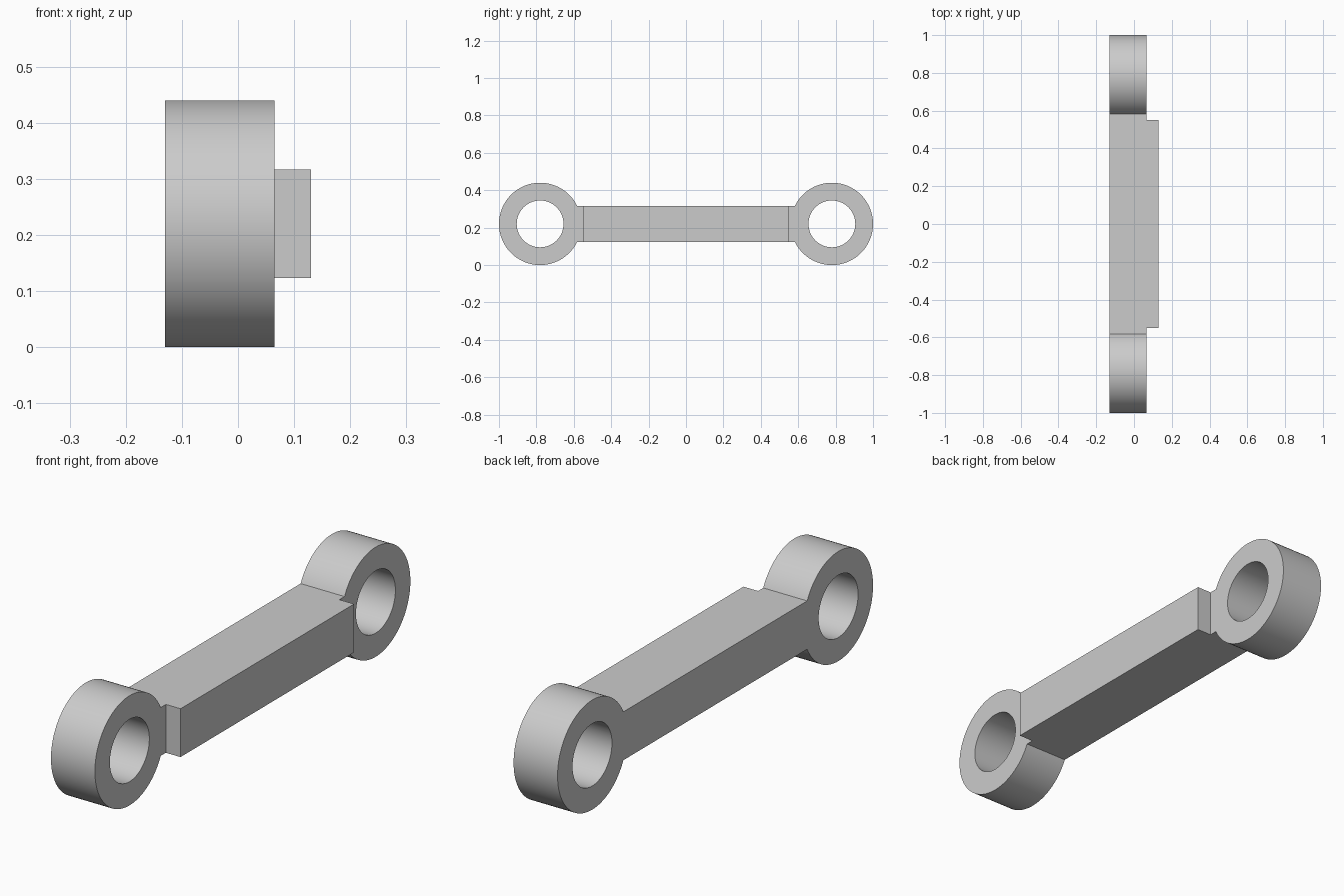
import bpy
from math import pi, radians

cube = bpy.data.objects.get("Cube")
if cube:
    bpy.data.objects.remove(cube, do_unlink=True)

# Main dimensions
BACK, FACE, RAISED = -0.13, 0.065, 0.13
EYE_R, HOLE_R, EYE_Y, MID_Z = 0.22, 0.125, 0.78, 0.22
BAR_HALF = 0.097

grey = bpy.data.materials.new("plain grey")
grey.use_nodes = True
colour = (0.6, 0.6, 0.6, 1)
grey.diffuse_color = colour
grey.node_tree.nodes["Principled BSDF"].inputs["Base Color"].default_value = colour


def box(name, x0, x1, half_y):
    bpy.ops.mesh.primitive_cube_add(size=1, location=((x0 + x1) / 2, 0, MID_Z))
    ob = bpy.context.object
    ob.name = name
    ob.scale = (x1 - x0, 2 * half_y, 2 * BAR_HALF)
    bpy.ops.object.transform_apply(location=True, rotation=True, scale=True)
    ob.data.materials.append(grey)
    return ob


def cylinder(name, radius, x0, x1, y):
    bpy.ops.mesh.primitive_cylinder_add(
        vertices=96, radius=radius, depth=x1 - x0,
        location=((x0 + x1) / 2, y, MID_Z), rotation=(0, pi / 2, 0))
    ob = bpy.context.object
    ob.name = name
    bpy.ops.object.transform_apply(location=True, rotation=True, scale=True)
    ob.data.materials.append(grey)
    return ob


def combine(target, other, operation):
    mod = target.modifiers.new(operation.lower(), "BOOLEAN")
    mod.operation, mod.solver, mod.object = operation, "EXACT", other
    bpy.context.view_layer.objects.active = target
    bpy.ops.object.modifier_apply(modifier=mod.name)
    bpy.data.objects.remove(other, do_unlink=True)


# Bar with its raised middle section
link = box("connecting_link", BACK, FACE, 0.6)
combine(link, box("raised_bar", BACK, RAISED, 0.55), "UNION")

# Round eyes with through holes at both ends
for side in (-1, 1):
    combine(link, cylinder("eye", EYE_R, BACK, FACE, side * EYE_Y), "UNION")
    combine(link, cylinder("eye_hole", HOLE_R, BACK - 0.1, RAISED + 0.1, side * EYE_Y), "DIFFERENCE")

# Smooth the round walls, keep the edges crisp
bpy.ops.object.select_all(action="DESELECT")
link.select_set(True)
bpy.context.view_layer.objects.active = link
bpy.ops.object.shade_smooth_by_angle(angle=radians(30))
